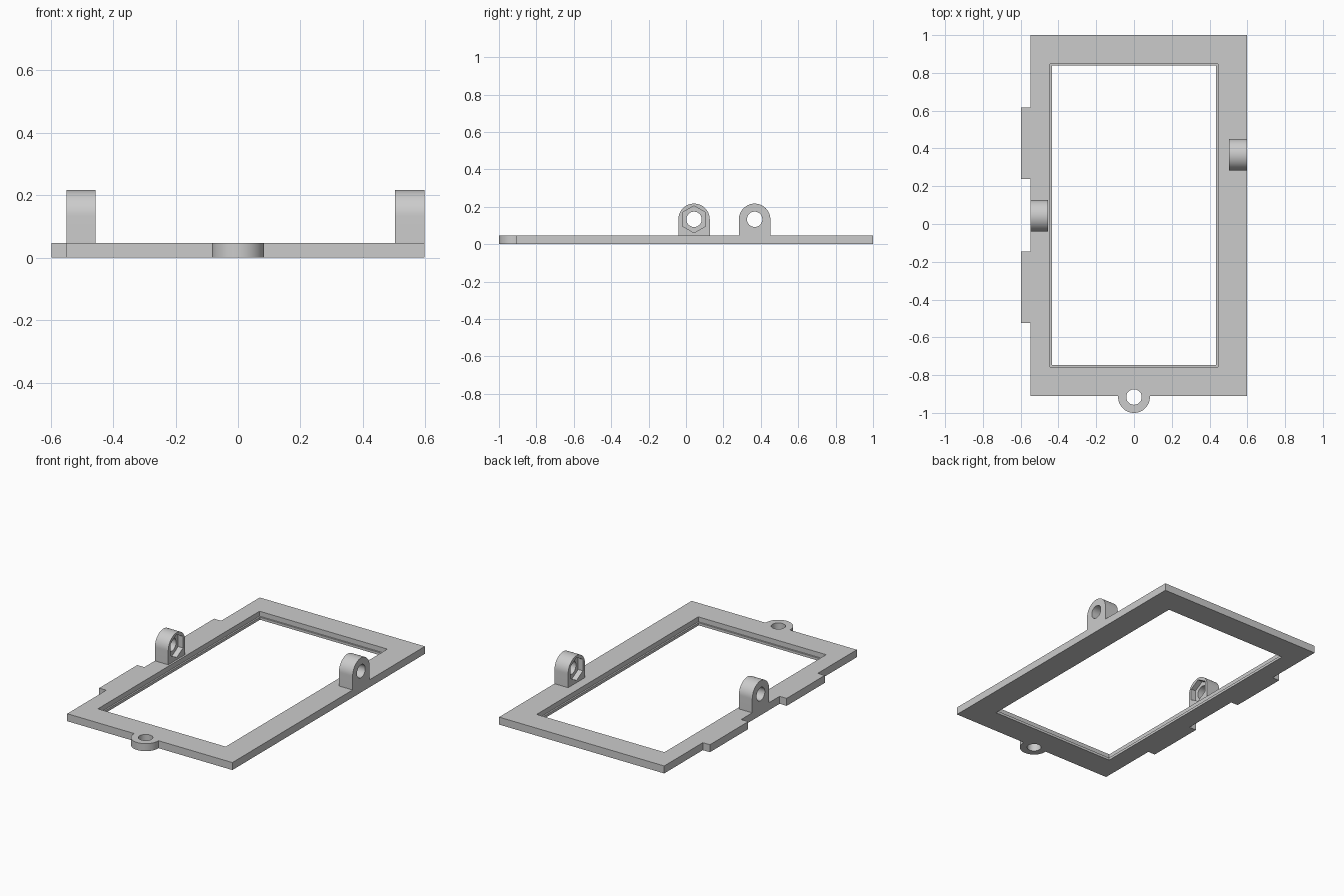
import bpy, bmesh, math

cube = bpy.data.objects.get("Cube")
if cube:
    bpy.data.objects.remove(cube, do_unlink=True)

grey = bpy.data.materials.new("light grey")
grey.use_nodes = True
grey.diffuse_color = (0.6, 0.6, 0.6, 1)
for node in grey.node_tree.nodes:
    if node.type == "BSDF_PRINCIPLED":
        node.inputs["Base Color"].default_value = (0.6, 0.6, 0.6, 1)

THICK = 0.047
LEDGE = 0.016
RADIUS = 0.084
HOLE = 0.041


def prism(name, outline, low, high, axis="z"):
    """Extrude a closed outline along z, or a (y, z) outline along x."""
    bm = bmesh.new()
    place = (lambda a, b: (a, b, low)) if axis == "z" else (lambda a, b: (low, a, b))
    face = bm.faces.new([bm.verts.new(place(a, b)) for a, b in outline])
    new = bmesh.ops.extrude_face_region(bm, geom=[face])["geom"]
    move = (0, 0, high - low) if axis == "z" else (high - low, 0, 0)
    bmesh.ops.translate(bm, vec=move,
                        verts=[v for v in new if isinstance(v, bmesh.types.BMVert)])
    bmesh.ops.recalc_face_normals(bm, faces=bm.faces)
    mesh = bpy.data.meshes.new(name)
    bm.to_mesh(mesh)
    bm.free()
    mesh.materials.append(grey)
    obj = bpy.data.objects.new(name, mesh)
    bpy.context.collection.objects.link(obj)
    return obj


def arc(a, b, radius, sides, start=0, sweep=math.tau):
    count = sides if sweep == math.tau else sides + 1
    return [(a + radius * math.cos(start + sweep * i / sides),
             b + radius * math.sin(start + sweep * i / sides)) for i in range(count)]


def rect(x0, x1, y0, y1):
    return [(x0, y0), (x1, y0), (x1, y1), (x0, y1)]


def combine(target, tool, operation="DIFFERENCE"):
    """Apply a boolean and discard the helper."""
    tool.hide_render = True
    bpy.ops.object.select_all(action="DESELECT")
    bpy.context.view_layer.objects.active = target
    target.select_set(True)
    mod = target.modifiers.new("cut", "BOOLEAN")
    mod.operation = operation
    mod.solver = "EXACT"
    mod.object = tool
    bpy.ops.object.modifier_apply(modifier=mod.name)
    bpy.data.objects.remove(tool, do_unlink=True)


def finish(obj):
    bpy.ops.object.select_all(action="DESELECT")
    bpy.context.view_layer.objects.active = obj
    obj.select_set(True)
    bpy.ops.object.shade_smooth_by_angle(angle=math.radians(30))


# Flat frame with two edge tabs on its right side
left, right, front, back, tab_x = -0.549, 0.598, -0.91, 1.0, -0.598
outline = [(right, back), (left, back)]
for y0, y1 in ((0.237, 0.617), (-0.523, -0.145)):
    outline += [(left, y1), (tab_x, y1), (tab_x, y0), (left, y0)]
outline += [(left, front), (right, front)]
frame = prism("frame", outline, 0, THICK)

# Front eyelet
eye_y = -1 + RADIUS
combine(frame, prism("eyelet", arc(0, eye_y, RADIUS, 64), 0, THICK), "UNION")
combine(frame, prism("eyelet_hole", arc(0, eye_y, HOLE, 48), -0.1, 0.1))

# Opening with a narrow ledge along its lower edge
combine(frame, prism("opening", rect(-0.434, 0.434, -0.746, 0.838), -0.1, 0.1))
combine(frame, prism("recess", rect(-0.444, 0.444, -0.756, 0.848), LEDGE, 0.1))
finish(frame)

# Upright lugs, each with a bolt hole and a hexagonal nut pocket on the inner face
top = 0.217
for name, y, x0, x1, inner in (("left_lug", 0.367, 0.503, right, 0.503),
                               ("right_lug", 0.043, left, -0.456, -0.456)):
    z = top - RADIUS
    shape = arc(y, z, RADIUS, 32, 0, math.pi) + [(y - RADIUS, THICK), (y + RADIUS, THICK)]
    lug = prism(name, shape, x0, x1, "x")
    combine(lug, prism("bolt_hole", arc(y, z, HOLE, 48), x0 - 0.1, x1 + 0.1, "x"))
    hexagon = arc(y, z, 0.072, 6, math.pi / 2)
    combine(lug, prism("nut_pocket", hexagon, inner - 0.033, inner + 0.033, "x"))
    finish(lug)
